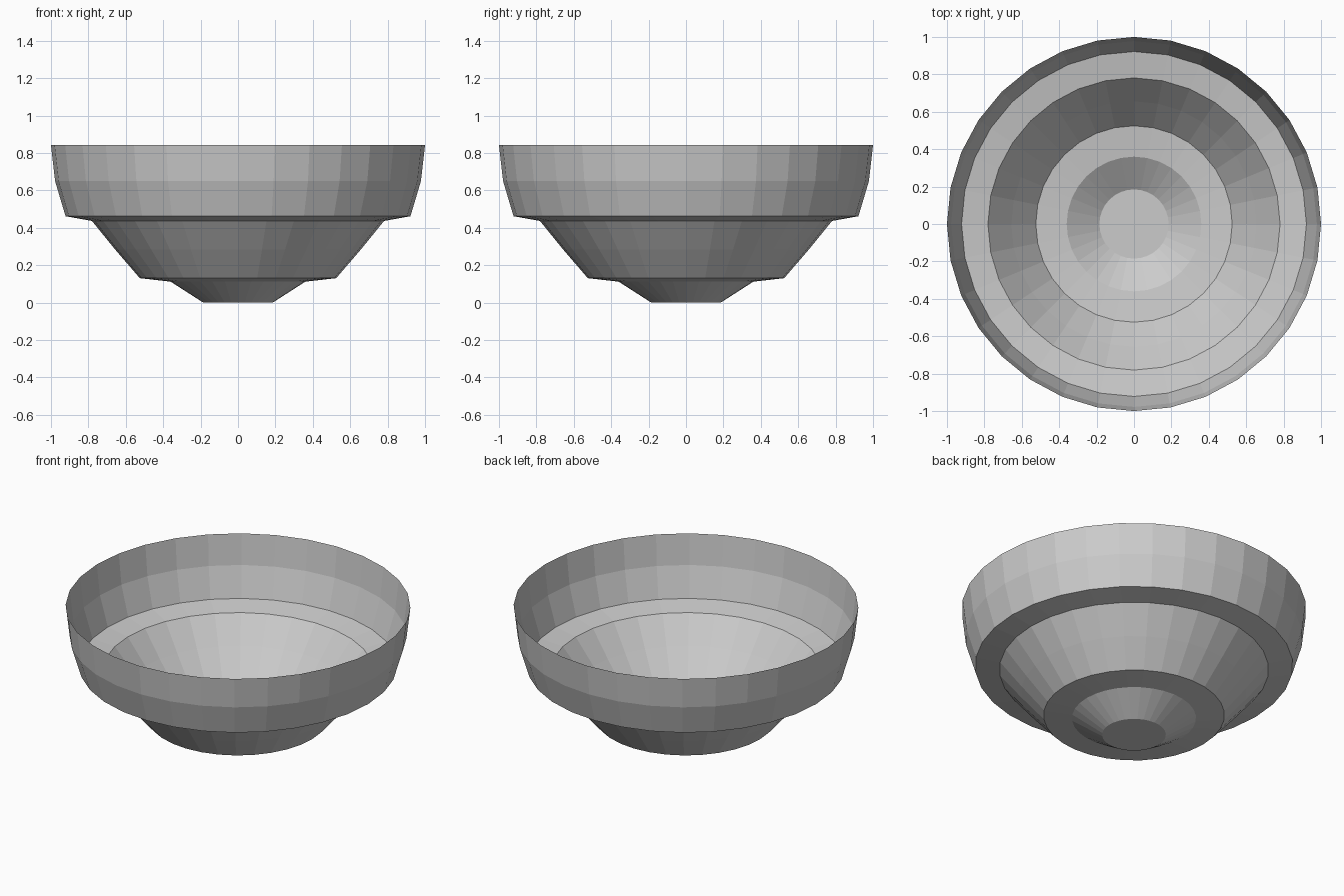
import bpy, bmesh
from math import cos, sin, pi

if "Cube" in bpy.data.objects:
    bpy.data.objects.remove(bpy.data.objects["Cube"])

SIDES = 32
# Bowl profile: radius, height, from the foot to the open rim
PROFILE = [(0.185, 0.0), (0.36, 0.112), (0.525, 0.131), (0.656, 0.283),
           (0.781, 0.437), (0.922, 0.462), (0.978, 0.65), (1.0, 0.842)]

bm = bmesh.new()
rings = [[bm.verts.new((r * cos(2 * pi * i / SIDES), r * sin(2 * pi * i / SIDES), z))
          for i in range(SIDES)] for r, z in PROFILE]

# Flat foot disc
bm.faces.new(rings[0][::-1])

# Stepped wall, a single open sheet
for low, high in zip(rings, rings[1:]):
    for i in range(SIDES):
        j = (i + 1) % SIDES
        bm.faces.new((low[i], low[j], high[j], high[i]))

mesh = bpy.data.meshes.new("bowl")
bm.to_mesh(mesh)
bm.free()
bpy.context.collection.objects.link(bpy.data.objects.new("bowl", mesh))
